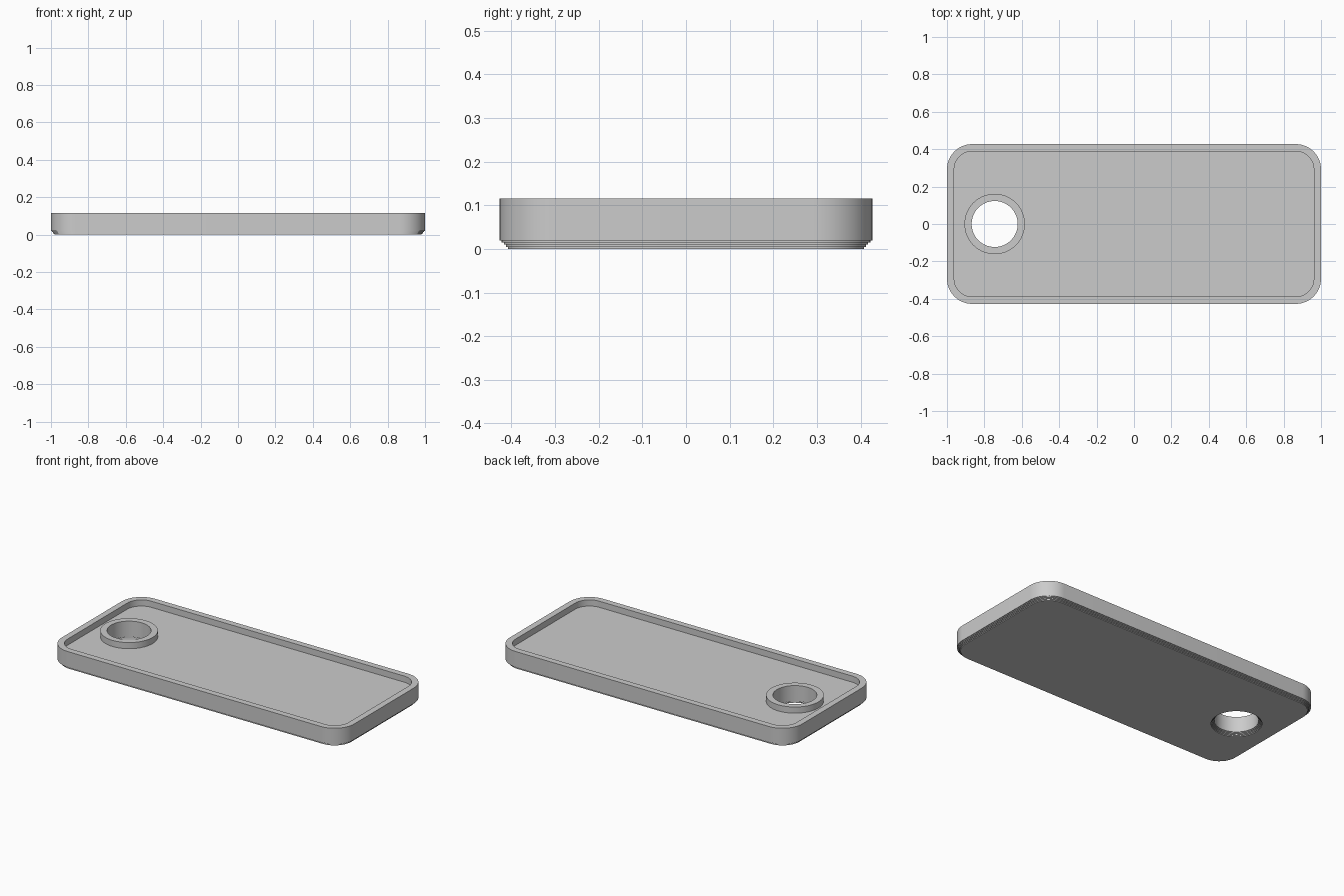
import bpy
import bmesh
from math import sin, cos, pi, radians

cube = bpy.data.objects.get("Cube")
if cube:
    bpy.data.objects.remove(cube, do_unlink=True)

# Main dimensions
HALF_X, HALF_Y, CORNER = 1.0, 0.427, 0.135
TOP, WALL, FLOOR = 0.115, 0.0385, 0.077
HOLE_X, HOLE_R = -0.745, 0.123
STEPS, STEP = 4, 0.0048

grey = bpy.data.materials.new("plain grey")
grey.use_nodes = True
grey.diffuse_color = (0.6, 0.6, 0.6, 1)
grey.node_tree.nodes["Principled BSDF"].inputs["Base Color"].default_value = (0.6, 0.6, 0.6, 1)

bm = bmesh.new()


def rounded_loop(inset, z, arc=14):
    """Rounded rectangle, inset from the outer edge."""
    r = CORNER - inset
    cx, cy = HALF_X - CORNER, HALF_Y - CORNER
    loop = []
    for q, (sx, sy) in enumerate([(1, 1), (-1, 1), (-1, -1), (1, -1)]):
        for i in range(arc + 1):
            a = (q + i / arc) * pi / 2
            loop.append(bm.verts.new((sx * cx + r * cos(a), sy * cy + r * sin(a), z)))
    return loop


def circle_loop(growth, z, count=64):
    """Circle around the hole, grown from its bore."""
    r = HOLE_R + growth
    return [bm.verts.new((HOLE_X + r * cos(2 * pi * i / count),
                          r * sin(2 * pi * i / count), z)) for i in range(count)]


def loft(maker, profile):
    """Join successive loops with quads; return the two end loops."""
    loops = [maker(offset, z) for offset, z in profile]
    for a, b in zip(loops, loops[1:]):
        for i in range(len(a)):
            j = (i + 1) % len(a)
            bm.faces.new((a[i], a[j], b[j], b[i]))
    return loops[0], loops[-1]


def loop_edges(loop):
    return [bm.edges.get((v, loop[i - 1])) for i, v in enumerate(loop)]


# The rim and the raised collar share one stepped-wall profile
profile = []
for i in range(STEPS):
    inset = (STEPS - i) * STEP
    profile += [(inset, i * STEP), (inset, (i + 1) * STEP)]
profile += [(0, STEPS * STEP), (0, TOP), (WALL, TOP), (WALL, FLOOR)]

rim_bottom, rim_floor = loft(rounded_loop, profile)
collar_bottom, collar_floor = loft(circle_loop, profile)

# Underside and tray floor, both pierced by the hole
for outer, inner in ((rim_bottom, collar_bottom), (rim_floor, collar_floor)):
    bmesh.ops.triangle_fill(bm, use_beauty=True, edges=loop_edges(outer) + loop_edges(inner))

bmesh.ops.recalc_face_normals(bm, faces=bm.faces)
mesh = bpy.data.meshes.new("tray_with_collar")
bm.to_mesh(mesh)
bm.free()
mesh.materials.append(grey)
tray = bpy.data.objects.new("tray_with_collar", mesh)
bpy.context.collection.objects.link(tray)

# Smooth the rounded walls while keeping the steps and rims sharp
bpy.ops.object.select_all(action="DESELECT")
tray.select_set(True)
bpy.context.view_layer.objects.active = tray
bpy.ops.object.shade_smooth_by_angle(angle=radians(30))
